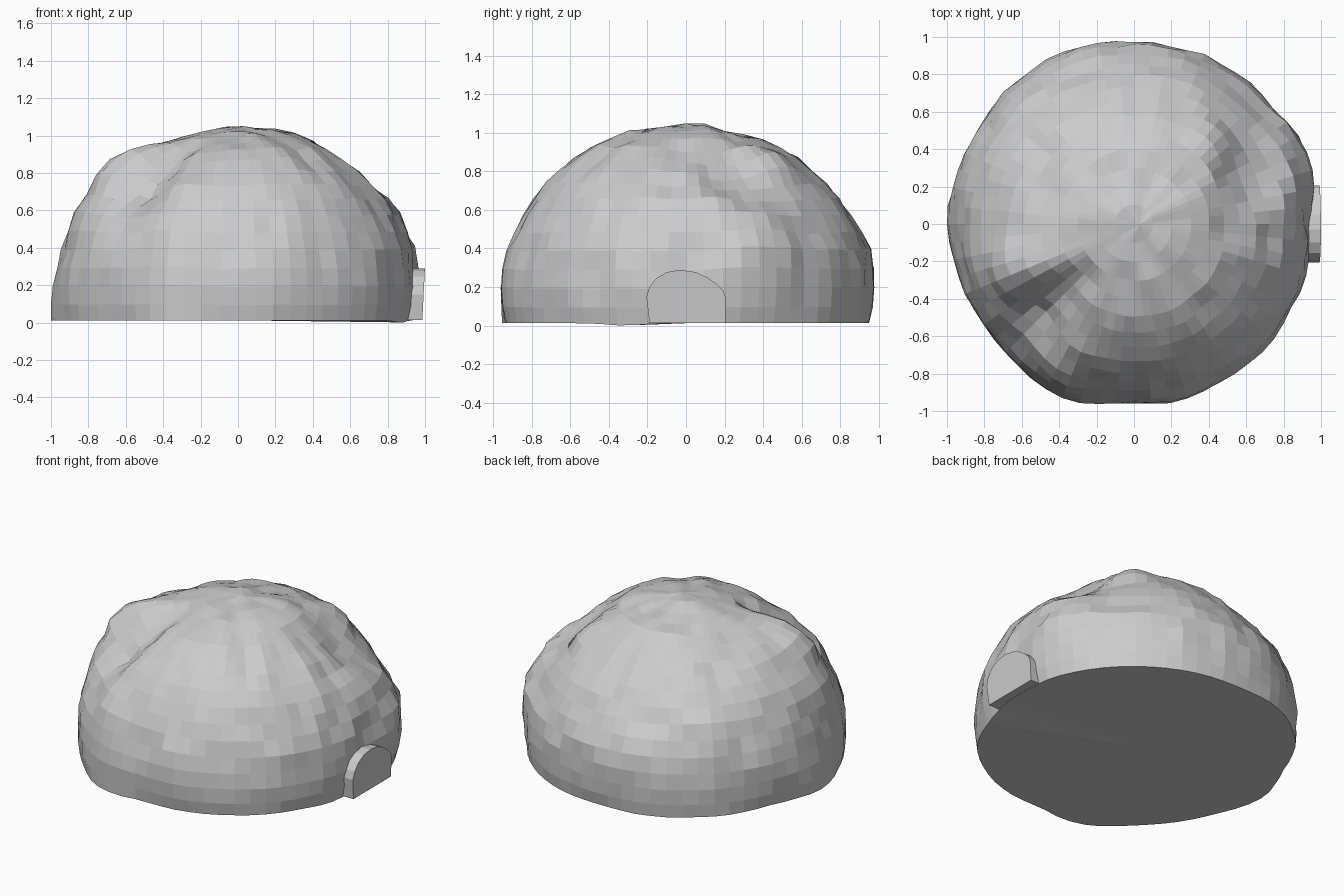
import bpy, bmesh, math
from mathutils import Vector, noise

if "Cube" in bpy.data.objects:
    bpy.data.objects.remove(bpy.data.objects["Cube"])

# Dome: distance from the centre, one row per 22.5 degrees of heading, one column per elevation
ELEV = (0, 22, 34, 46, 58, 72, 90)
RADII = (
    (.93, 1.00, 1.04, 1.01, 1.03, 1.05),
    (.96, 1.07, 1.06, .99, 1.02, 1.06),
    (.96, 1.02, 1.03, 1.02, 1.06, 1.04),
    (.96, 1.03, 1.03, 1.05, 1.05, 1.03),
    (.95, 1.03, 1.03, 1.03, 1.05, 1.03),
    (.98, 1.05, 1.03, 1.03, 1.03, 1.03),
    (.98, 1.03, 1.06, 1.05, 1.03, 1.02),
    (.95, 1.02, 1.05, 1.05, 1.03, 1.02),
    (1.0, 1.02, 1.05, 1.05, 1.06, 1.03),
    (.96, 1.02, 1.06, 1.12, 1.08, 1.03),
    (.96, 1.02, 1.00, .94, .96, 1.02),
    (1.0, 1.05, 1.06, 1.04, 1.03, 1.02),
    (.94, 1.00, 1.01, 1.04, 1.04, 1.02),
    (.95, 1.02, 1.03, 1.06, 1.05, 1.03),
    (.95, 1.02, 1.03, 1.04, 1.05, 1.05),
    (.93, 1.01, 1.03, 1.04, 1.05, 1.05),
)
TOP = 1.05
SEGS, RINGS, BASE = 64, 16, 0.012
# Extra lumps and dents: heading, elevation, height, spread in degrees
LUMPS = ((5, 40, .025, 8), (20, 50, -.03, 9), (46, 54, .02, 8), (283, 14, .02, 8),
         (160, 14, .02, 10), (285, 68, .02, 8), (195, 54, .02, 8), (298, 20, -.015, 7))


def ease(t):
    return t * t * (3 - 2 * t)


def direction(az, el):
    a, e = math.radians(az), math.radians(el)
    return Vector((math.cos(e) * math.cos(a), math.cos(e) * math.sin(a), math.sin(e)))


def radius(az, el):
    u = (az / 22.5) % 16
    i, fu = int(u) % 16, ease(u - int(u))
    j = max(k for k in range(6) if el >= ELEV[k])
    fv = (el - ELEV[j]) / (ELEV[j + 1] - ELEV[j])

    def column(row):
        vals = RADII[row] + (TOP,)
        return vals[j] + (vals[j + 1] - vals[j]) * fv
    rad = column(i) * (1 - fu) + column((i + 1) % 16) * fu
    d = direction(az, el)
    for la, le, height, spread in LUMPS:
        gap = math.degrees(d.angle(direction(la, le), 0))
        rad += height * math.exp(-(gap / spread) ** 2)
    return rad + 0.025 * noise.noise(d * 7) * min(1, .3 + el / 30)


def make_object(name, bm):
    bmesh.ops.recalc_face_normals(bm, faces=bm.faces)
    mesh = bpy.data.meshes.new(name)
    bm.to_mesh(mesh)
    bm.free()
    obj = bpy.data.objects.new(name, mesh)
    bpy.context.collection.objects.link(obj)
    return obj


# Lumpy dome shell, closed by a flat floor
bm = bmesh.new()
rings = []
for r in range(RINGS):
    el = 90 * r / RINGS
    ring = []
    for s in range(SEGS):
        az = 360 * s / SEGS
        p = direction(az, el) * radius(az, el)
        if r == 0:
            p.z = BASE * (1 - math.exp(-((az - 340) / 8) ** 2))
        p.x = max(p.x, -1)
        ring.append(bm.verts.new(p))
    rings.append(ring)
apex = bm.verts.new((0.03, 0, TOP))
for s in range(SEGS):
    n = (s + 1) % SEGS
    for lo, hi in zip(rings, rings[1:]):
        bm.faces.new((lo[s], lo[n], hi[n], hi[s]))
    bm.faces.new((rings[-1][s], rings[-1][n], apex))
floor_mid = bm.verts.new((0, 0, BASE))
for s in range(SEGS):
    bm.faces.new((rings[0][(s + 1) % SEGS], rings[0][s], floor_mid))
make_object("dome_shell", bm)

# Arched door slab on the right side, its face leaning slightly
arch = [(-.19, .014), (-.205, .15), (-.19, .2), (-.155, .245), (-.1, .277), (-.03, .289),
        (.05, .277), (.11, .25), (.16, .215), (.193, .18), (.205, .15), (.205, .014)]
bm = bmesh.new()
face = bm.faces.new([bm.verts.new((.985 + .05 * z, y, z)) for y, z in arch])
back = bmesh.ops.extrude_face_region(bm, geom=[face], use_keep_orig=True)["geom"]
bmesh.ops.translate(bm, vec=(-.12, 0, 0), verts=[g for g in back if isinstance(g, bmesh.types.BMVert)])
make_object("door_slab", bm)
